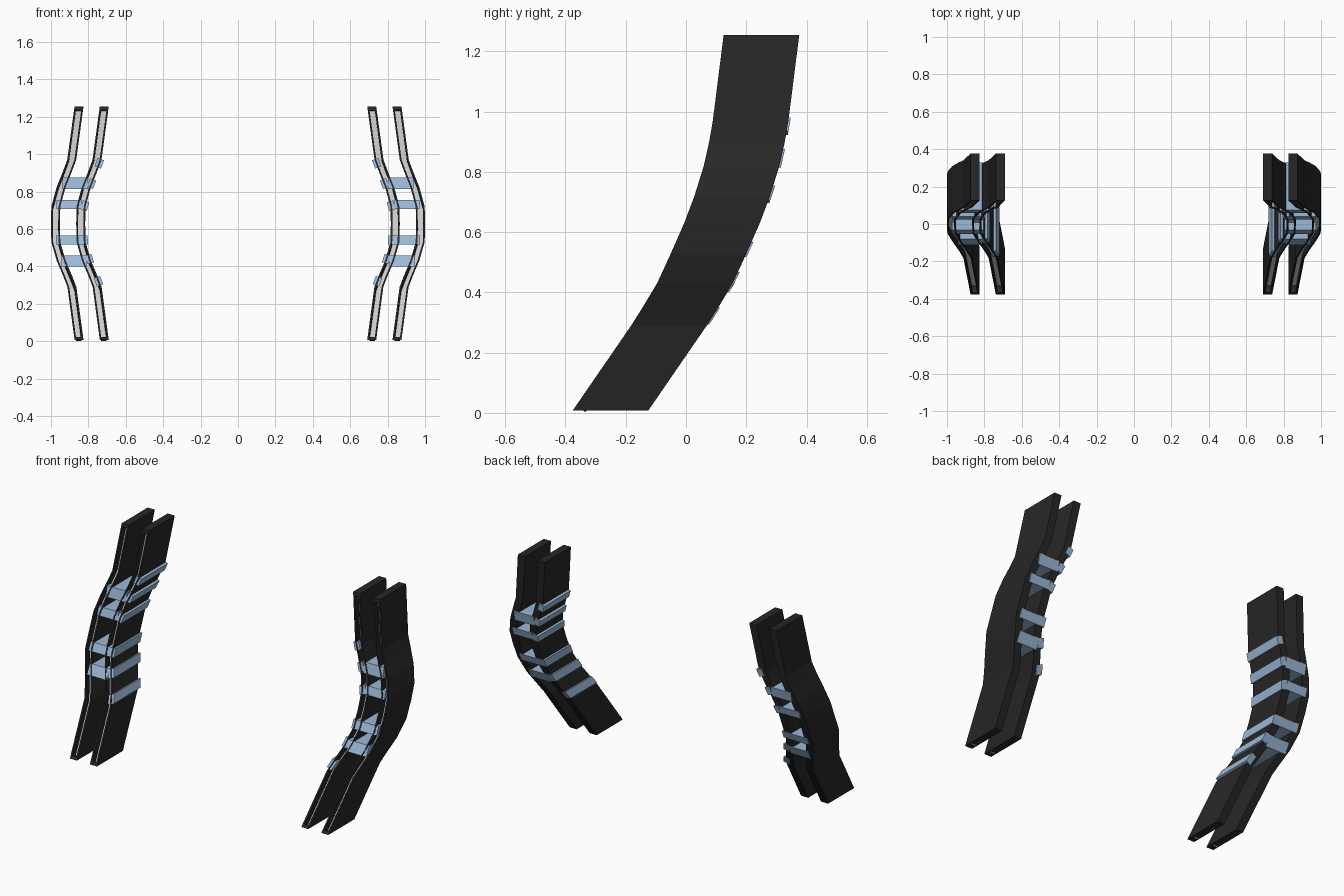
import bpy, bmesh, math
from mathutils import Vector

if "Cube" in bpy.data.objects:
    bpy.data.objects.remove(bpy.data.objects["Cube"])

# Shared side curve: height, outer plate centre x, front edge y
PATH = [(.008, .85, -.376), (.29, .888, -.182), (.35, .911, -.144), (.43, .945, -.096),
        (.53, .974, -.05), (.63, .976, -.006), (.72, .974, .028), (.82, .947, .059),
        (.90, .915, .077), (.97, .889, .089), (1.255, .85, .125)]
GAP = .135        # spacing between outer and inner plate
DEPTH = .251      # plate depth in y
HALF = .024       # half plate thickness
SLOT = .0145      # half width of front slot
RECESS = .038     # slot depth


def material(name, rgb):
    m = bpy.data.materials.new(name)
    m.diffuse_color = (*rgb, 1)
    m.use_nodes = True
    m.node_tree.nodes["Principled BSDF"].inputs["Base Color"].default_value = m.diffuse_color
    return m


DARK = material("dark_shell", (.02, .02, .02))
SILVER = material("silver_strip", (.6, .6, .6))
BLUE = material("blue_bar", (.33, .48, .68))


def at(z):
    """Centre x, front y and their slopes at height z."""
    for (z0, x0, y0), (z1, x1, y1) in zip(PATH, PATH[1:]):
        if z <= z1 or z1 == PATH[-1][0]:
            t = (z - z0) / (z1 - z0)
            return x0 + t * (x1 - x0), y0 + t * (y1 - y0), (x1 - x0) / (z1 - z0), (y1 - y0) / (z1 - z0)


def finish(bm, name, mats):
    bmesh.ops.remove_doubles(bm, verts=bm.verts, dist=1e-5)
    bmesh.ops.recalc_face_normals(bm, faces=bm.faces)
    me = bpy.data.meshes.new(name)
    bm.to_mesh(me)
    bm.free()
    for m in mats:
        me.materials.append(m)
    ob = bpy.data.objects.new(name, me)
    bpy.context.collection.objects.link(ob)
    return ob


def plate(name, side, offset):
    """Curved plate with a recessed silver strip along its front edge."""
    bm = bmesh.new()
    lo, hi = PATH[0][0] + .016, PATH[-1][0] - .02
    levels = [(PATH[0][0], 0), (lo, 0), (lo, RECESS)]
    levels += [(p[0], RECESS) for p in PATH[1:-1]]
    levels += [(hi, RECESS), (hi, 0), (PATH[-1][0], 0)]
    rings = []
    for z, d in levels:
        x, y, _, slope = at(z)
        x -= offset
        n = Vector((1, -slope)).normalized() * d
        pts = [(-HALF, y, z), (-SLOT, y, z), (-SLOT, y + n.x, z + n.y), (SLOT, y + n.x, z + n.y),
               (SLOT, y, z), (HALF, y, z), (HALF, y + DEPTH, z), (-HALF, y + DEPTH, z)]
        rings.append([bm.verts.new((side * (x + p[0]), p[1], p[2])) for p in pts])
    for k, (a, b) in enumerate(zip(rings, rings[1:])):
        solid = levels[k][1] == 0 and levels[k + 1][1] == 0
        step = levels[k][0] == levels[k + 1][0]
        for i in range(8):
            j = (i + 1) % 8
            if step and i != 2 or solid and i in (1, 3):
                continue
            f = bm.faces.new((a[i], a[j], b[j], b[i]))
            f.material_index = 1 if i == 2 and not solid and not step else 0
    # End caps
    for r in (rings[0], rings[-1]):
        bm.faces.new([r[i] for i in (0, 1, 4, 5, 6, 7)])
    finish(bm, name, [DARK, SILVER])


def bar(name, side, section):
    """Prism along y whose ends follow the slope of the plates."""
    bm = bmesh.new()
    ends = []
    for back in (0, DEPTH + .004):
        ends.append([bm.verts.new((side * x, at(z)[1] + .002 + back, z)) for x, z in section])
    n = len(section)
    for e in ends:
        bm.faces.new(e)
    for i in range(n):
        j = (i + 1) % n
        bm.faces.new((ends[0][i], ends[0][j], ends[1][j], ends[1][i]))
    finish(bm, name, [BLUE])


for side, label in ((-1, "left"), (1, "right")):
    plate(f"outer_plate_{label}", side, 0)
    plate(f"inner_plate_{label}", side, GAP)

    # Spacer bars between the two plates
    for k, (z, h) in enumerate([(.43, .029), (.542, .024), (.73, .024), (.845, .031)]):
        x = at(z)[0]
        a, b = x - GAP, x
        bar(f"spacer_bar_{label}_{k}", side, [(a, z - h), (b, z - h), (b, z + h), (a, z + h)])

    # Raised ribs on the inner face, aligned with the plate
    for k, z in enumerate([.315, .435, .542, .73, .85, .958]):
        x, _, sx, _ = at(z)
        t = Vector((sx, 1)).normalized()
        n = Vector((-t.y, t.x))
        c = Vector((x - GAP, z))
        h = .024
        pts = [c - t * h, c + t * h, c + t * h + n * .036, c - t * h + n * .036]
        bar(f"inner_rib_{label}_{k}", side, [tuple(p) for p in pts])
